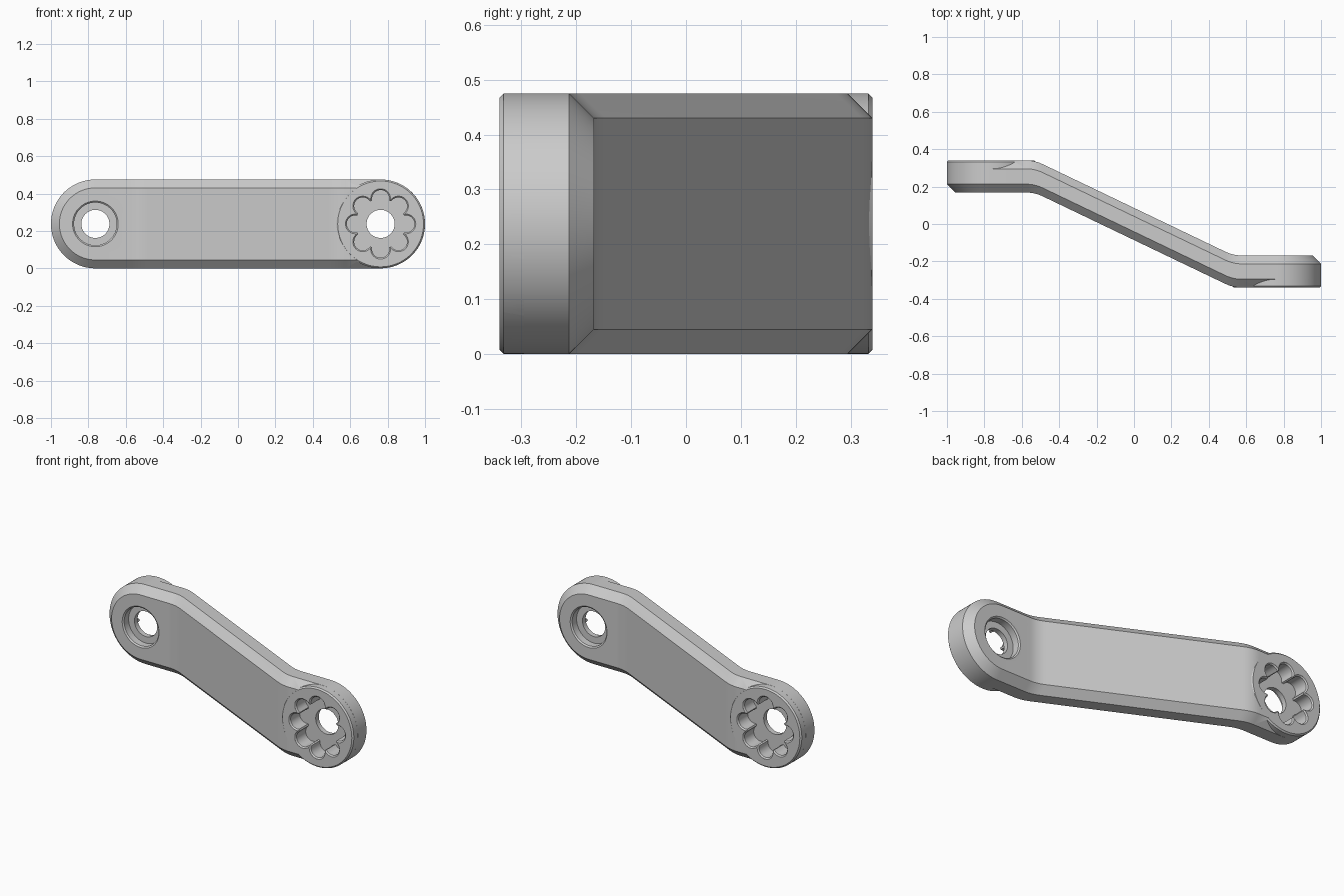
import bpy, bmesh
from math import sin, cos, pi, sqrt, radians

if "Cube" in bpy.data.objects:
    bpy.data.objects.remove(bpy.data.objects["Cube"])

R, CX, CH = 0.2375, 0.7625, 0.045      # end radius, pivot offset, chamfer
BEND, W = 0.53, 0.045                  # bend position, half width of bend rounding
Y_OUT, Y_IN = 0.34, 0.168
ZC = R
SEG = 160


def make_object(name, bm):
    bmesh.ops.remove_doubles(bm, verts=bm.verts, dist=1e-6)
    bmesh.ops.recalc_face_normals(bm, faces=bm.faces)
    me = bpy.data.meshes.new(name)
    bm.to_mesh(me)
    bm.free()
    ob = bpy.data.objects.new(name, me)
    bpy.context.collection.objects.link(ob)
    return ob


def bridge(bm, a, b):
    n = len(a)
    for i in range(n):
        j = (i + 1) % n
        bm.faces.new((a[i], a[j], b[j], b[i]))


def ramp(t):
    if t < -W:
        return 0.0
    return t if t > W else (t + W) ** 2 / (4 * W)


def front_y(x):
    slope = (Y_OUT + Y_IN) / (2 * BEND)
    return Y_IN - slope * (ramp(x + BEND) - ramp(x - BEND))


def back_y(x):
    return -front_y(-x)


# Cranked arm: chamfered stadium plate, lofted in columns along x
def build_arm():
    r_in = R - CH
    q = SEG // 4
    cap = [(CX + R * cos(a), R * sin(a), CX + r_in * cos(a), r_in * sin(a))
           for a in (pi / 2 * i / q for i in range(q + 1))]
    bends = [(x, R, x, r_in) for x in (BEND + W * (1 - i / 4) for i in range(9))]
    right = cap + bends
    cols = right + [(-xo, ho, -xi, hi) for xo, ho, xi, hi in reversed(right)]
    bm = bmesh.new()
    prev = None
    for xo, ho, xi, hi in cols:
        half = [(xi, front_y(xi), hi), (xo, front_y(xo) + CH, ho),
                (xo, back_y(xo) - CH, ho), (xi, back_y(xi), hi)]
        ring = half + [(x, y, -h) for x, y, h in reversed(half)]
        ring = [bm.verts.new((x, y, ZC + h)) for x, y, h in ring]
        if prev:
            bridge(bm, prev, ring)
        prev = ring
    return make_object("crank_arm", bm)


# Solid of stacked polar outlines along y; side -1 turns it half round z
def stack(name, side, layers):
    bm = bmesh.new()
    rings = []
    for y, radius in layers:
        ring = []
        for i in range(SEG):
            a = 2 * pi * i / SEG
            r = radius(a) if callable(radius) else radius
            ring.append(bm.verts.new((side * (CX + r * cos(a)), side * y, ZC + r * sin(a))))
        rings.append(ring)
    for a, b in zip(rings, rings[1:]):
        bridge(bm, a, b)
    bm.faces.new(rings[0])
    bm.faces.new(rings[-1])
    return make_object(name, bm)


# Eight-lobed socket outline
def flower(grow):
    d, r, core = 0.135, 0.046 + grow, 0.133 + grow

    def radius(a):
        p = (a + pi / 8) % (pi / 4) - pi / 8
        k = r * r - (d * sin(p)) ** 2
        return max(core, d * cos(p) + sqrt(k)) if k > 0 else core
    return radius


def boolean(target, other, op):
    m = target.modifiers.new(op.lower(), 'BOOLEAN')
    m.operation, m.solver, m.object = op, 'EXACT', other
    bpy.context.view_layer.objects.active = target
    bpy.ops.object.modifier_apply(modifier=m.name)
    bpy.data.objects.remove(other, do_unlink=True)


arm = build_arm()
for side in (1, -1):
    # Round boss that carries the lobed socket
    rb, y0 = R - 0.0002, -Y_OUT - 0.0003
    boss = stack("socket_boss", side, [(y0, rb - 0.008), (y0 + 0.008, rb), (-0.25, rb)])
    boolean(arm, boss, 'UNION')
for side in (1, -1):
    # Lobed socket, through hole and counterbore in one stepped cutter
    cutter = stack("pivot_cutter", side, [
        (-0.36, flower(0.007)), (-0.34, flower(0.007)), (-0.333, flower(0)),
        (-0.247, flower(0)), (-0.247, 0.075), (-0.217, 0.075), (-0.217, 0.114),
        (-0.175, 0.114), (-0.168, 0.122), (-0.15, 0.122)])
    cutter.hide_render = True
    boolean(arm, cutter, 'DIFFERENCE')

bpy.ops.object.select_all(action='DESELECT')
arm.select_set(True)
bpy.context.view_layer.objects.active = arm
bpy.ops.object.shade_smooth_by_angle(angle=radians(28))
